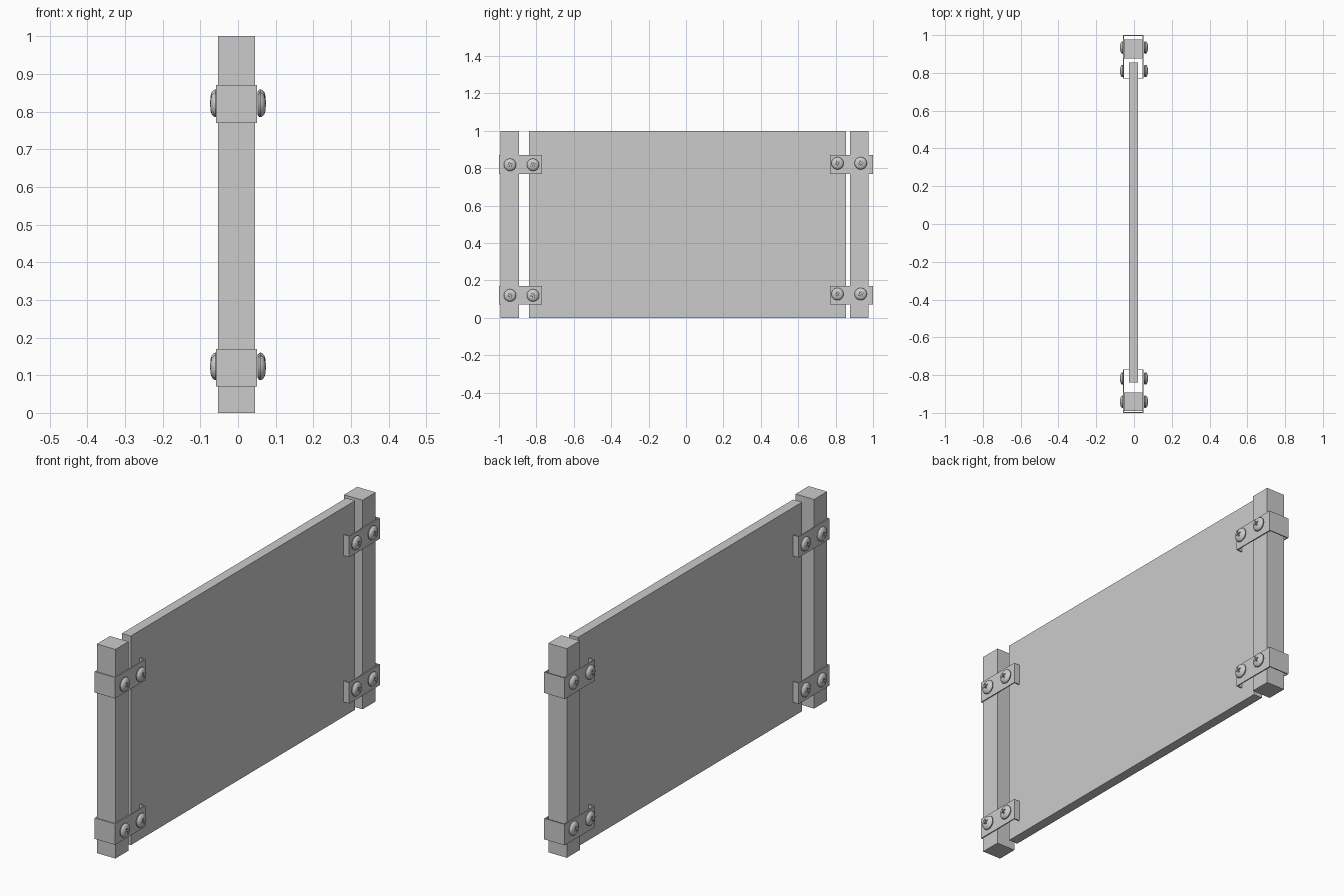
import bpy, bmesh
from math import radians, pi
from mathutils import Matrix, Vector

if "Cube" in bpy.data.objects:
    bpy.data.objects.remove(bpy.data.objects["Cube"])

CX = -0.004  # shared centre of posts and brackets


def new_object(name, mesh):
    ob = bpy.data.objects.new(name, mesh)
    bpy.context.collection.objects.link(ob)
    return ob


def mesh_from(bm, name):
    bmesh.ops.recalc_face_normals(bm, faces=bm.faces)
    me = bpy.data.meshes.new(name)
    bm.to_mesh(me)
    bm.free()
    return me


def box(name, lo, hi):
    bm = bmesh.new()
    bmesh.ops.create_cube(bm, size=1)
    lo, hi = Vector(lo), Vector(hi)
    bmesh.ops.scale(bm, vec=hi - lo, verts=bm.verts)
    bmesh.ops.translate(bm, vec=(lo + hi) / 2, verts=bm.verts)
    return new_object(name, mesh_from(bm, name))


def prism(name, pts, z0, z1):
    bm = bmesh.new()
    face = bm.faces.new([bm.verts.new((x, y, z0)) for x, y in pts])
    ext = bmesh.ops.extrude_face_region(bm, geom=[face])
    top = [g for g in ext["geom"] if isinstance(g, bmesh.types.BMVert)]
    bmesh.ops.translate(bm, vec=(0, 0, z1 - z0), verts=top)
    return new_object(name, mesh_from(bm, name))


def screw_mesh():
    # domed head, turned about z
    profile = [(0, 0), (0.027, 0), (0.032, 0.004), (0.033, 0.008),
               (0.031, 0.013), (0.025, 0.018), (0.015, 0.021), (0, 0.022)]
    bm = bmesh.new()
    vs = [bm.verts.new((r, 0, h)) for r, h in profile]
    es = [bm.edges.new(p) for p in zip(vs, vs[1:])]
    bmesh.ops.spin(bm, geom=vs + es, cent=(0, 0, 0), axis=(0, 0, 1),
                   angle=2 * pi, steps=32)
    bmesh.ops.remove_doubles(bm, verts=bm.verts, dist=1e-5)
    head = new_object("screw_head", mesh_from(bm, "screw_head"))
    # cross-shaped driver recess
    a, b = 0.0025, 0.014
    cross = [(a, a), (a, b), (-a, b), (-a, a), (-b, a), (-b, -a),
             (-a, -a), (-a, -b), (a, -b), (a, -a), (b, -a), (b, a)]
    cutter = prism("recess_cutter", cross, 0.013, 0.04)
    cutter.hide_render = True
    mod = head.modifiers.new("recess", 'BOOLEAN')
    mod.operation, mod.solver, mod.object = 'DIFFERENCE', 'EXACT', cutter
    bpy.context.view_layer.update()
    dg = bpy.context.evaluated_depsgraph_get()
    me = bpy.data.meshes.new_from_object(head.evaluated_get(dg))
    bpy.data.objects.remove(head)
    bpy.data.objects.remove(cutter)
    me.shade_smooth()
    me.set_sharp_from_angle(angle=radians(35))
    return me


# sign panel and posts
box("panel", (-0.026, -0.84, 0), (0.021, 0.855, 1))
box("front_post", (CX - 0.049, -0.991, 0), (CX + 0.049, -0.892, 1))
box("back_post", (CX - 0.049, 0.877, 0), (CX + 0.049, 0.976, 1))

# brackets: strap wrapped round the post, ends bent in to the panel
w, t, lip, inner = 0.054, 0.005, 0.023, 0.769
half = [(lip, inner), (w, inner), (w, 1), (-w, 1), (-w, inner), (-lip, inner),
        (-lip, inner + t), (-w + t, inner + t), (-w + t, 1 - t),
        (w - t, 1 - t), (w - t, inner + t), (lip, inner + t)]
screw = screw_mesh()
rows = {"front": (-1, (-0.941, -0.818), (0.120, 0.818)),
        "back": (1, (0.810, 0.934), (0.127, 0.826))}
for side, (s, ys, zs) in rows.items():
    for level, z0, z in zip(("lower", "upper"), (0.07, 0.77), zs):
        prism(f"{side}_{level}_bracket", [(CX + x, s * y) for x, y in half], z0, z0 + 0.1)
        # screw heads on both faces
        for y in ys:
            for face, d in (("right", 1), ("left", -1)):
                ob = new_object(f"{side}_{level}_{face}_screw", screw)
                ob.matrix_world = (Matrix.Translation((d * 0.052, y, z))
                                   @ Matrix.Rotation(d * pi / 2, 4, 'Y')
                                   @ Matrix.Rotation(radians(20), 4, 'Z'))
